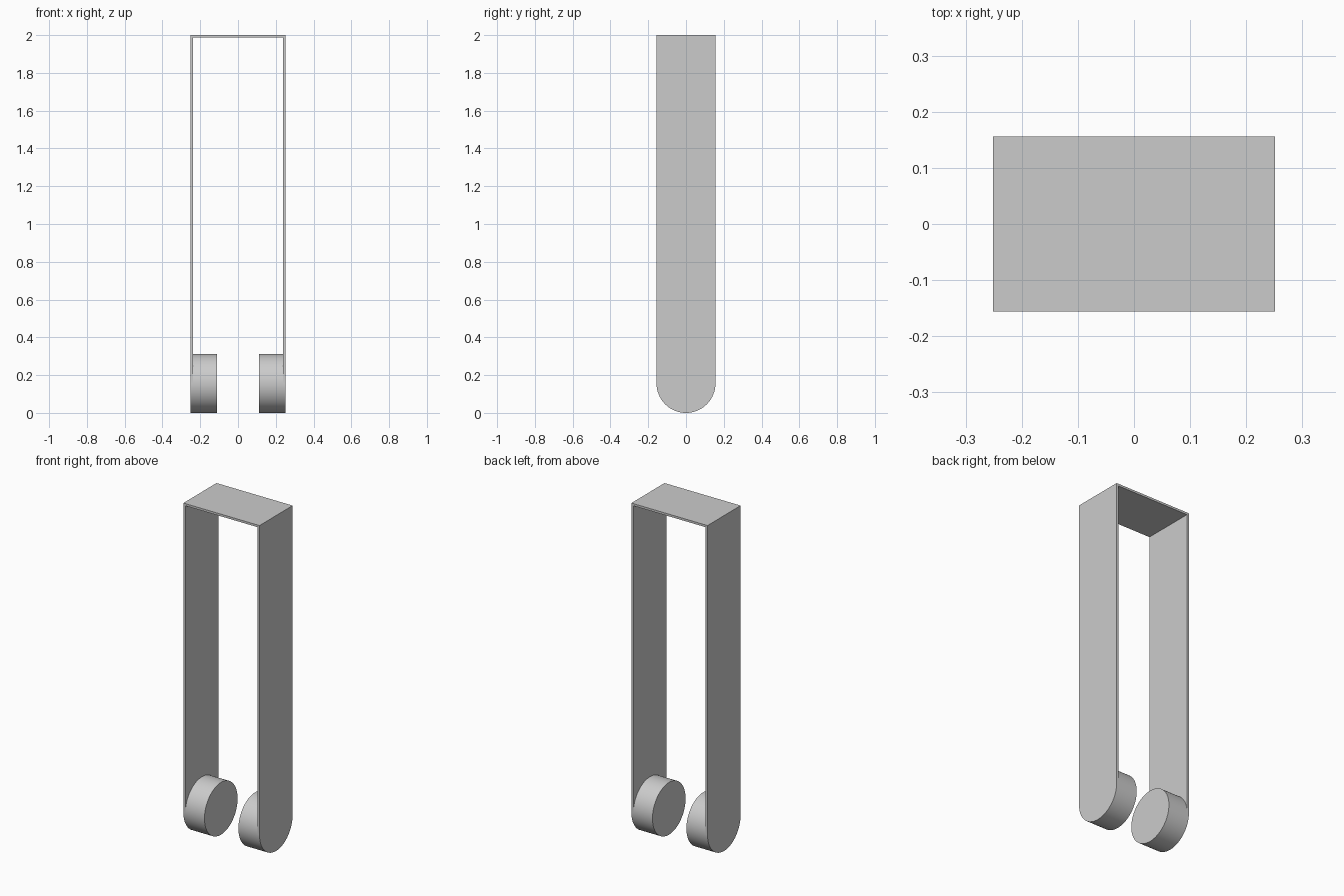
import bpy
import bmesh
import math
from mathutils import Matrix, Vector

HALF_X = 0.251      # outer half width
RADIUS = 0.156      # half depth of strap and disc radius
HEIGHT = 2.0
WALL = 0.013
DISC_INNER = 0.112  # inner face of each disc

old = bpy.data.objects.get("Cube")
if old:
    bpy.data.objects.remove(old)

grey = bpy.data.materials.new("light_grey")
grey.use_nodes = True
colour = (0.6, 0.6, 0.6, 1)
grey.diffuse_color = colour
grey.node_tree.nodes["Principled BSDF"].inputs["Base Color"].default_value = colour


def add_object(name, bm):
    bmesh.ops.recalc_face_normals(bm, faces=bm.faces)
    mesh = bpy.data.meshes.new(name)
    bm.to_mesh(mesh)
    bm.free()
    mesh.materials.append(grey)
    obj = bpy.data.objects.new(name, mesh)
    bpy.context.collection.objects.link(obj)
    return obj


# Strap: an upside-down U profile extruded front to back
inner = HALF_X - WALL
half = [(HALF_X, RADIUS), (HALF_X, HEIGHT), (inner, HEIGHT - WALL), (inner, RADIUS)]
outer_path = [(-HALF_X, RADIUS), (-HALF_X, HEIGHT)] + [half[1], half[0]]
inner_path = [(-inner, RADIUS), (-inner, HEIGHT - WALL)] + [half[2], half[3]]
bm = bmesh.new()
outer = [bm.verts.new((x, -RADIUS, z)) for x, z in outer_path]
inside = [bm.verts.new((x, -RADIUS, z)) for x, z in inner_path]
faces = [bm.faces.new((outer[i], outer[i + 1], inside[i + 1], inside[i])) for i in range(3)]
extruded = bmesh.ops.extrude_face_region(bm, geom=faces)
moved = [v for v in extruded["geom"] if isinstance(v, bmesh.types.BMVert)]
bmesh.ops.translate(bm, verts=moved, vec=Vector((0, 2 * RADIUS, 0)))
add_object("strap", bm)

# Discs: round pads that close the lower end of each arm
for name, side in (("left_disc", 1), ("right_disc", -1)):
    bm = bmesh.new()
    place = Matrix.Translation((side * (HALF_X + DISC_INNER) / 2, 0, RADIUS))
    bmesh.ops.create_cone(bm, cap_ends=True, segments=64, radius1=RADIUS, radius2=RADIUS,
                          depth=HALF_X - DISC_INNER,
                          matrix=place @ Matrix.Rotation(math.pi / 2, 4, "Y"))
    disc = add_object(name, bm)
    bpy.ops.object.select_all(action="DESELECT")
    disc.select_set(True)
    bpy.context.view_layer.objects.active = disc
    bpy.ops.object.shade_smooth_by_angle(angle=math.radians(30))
